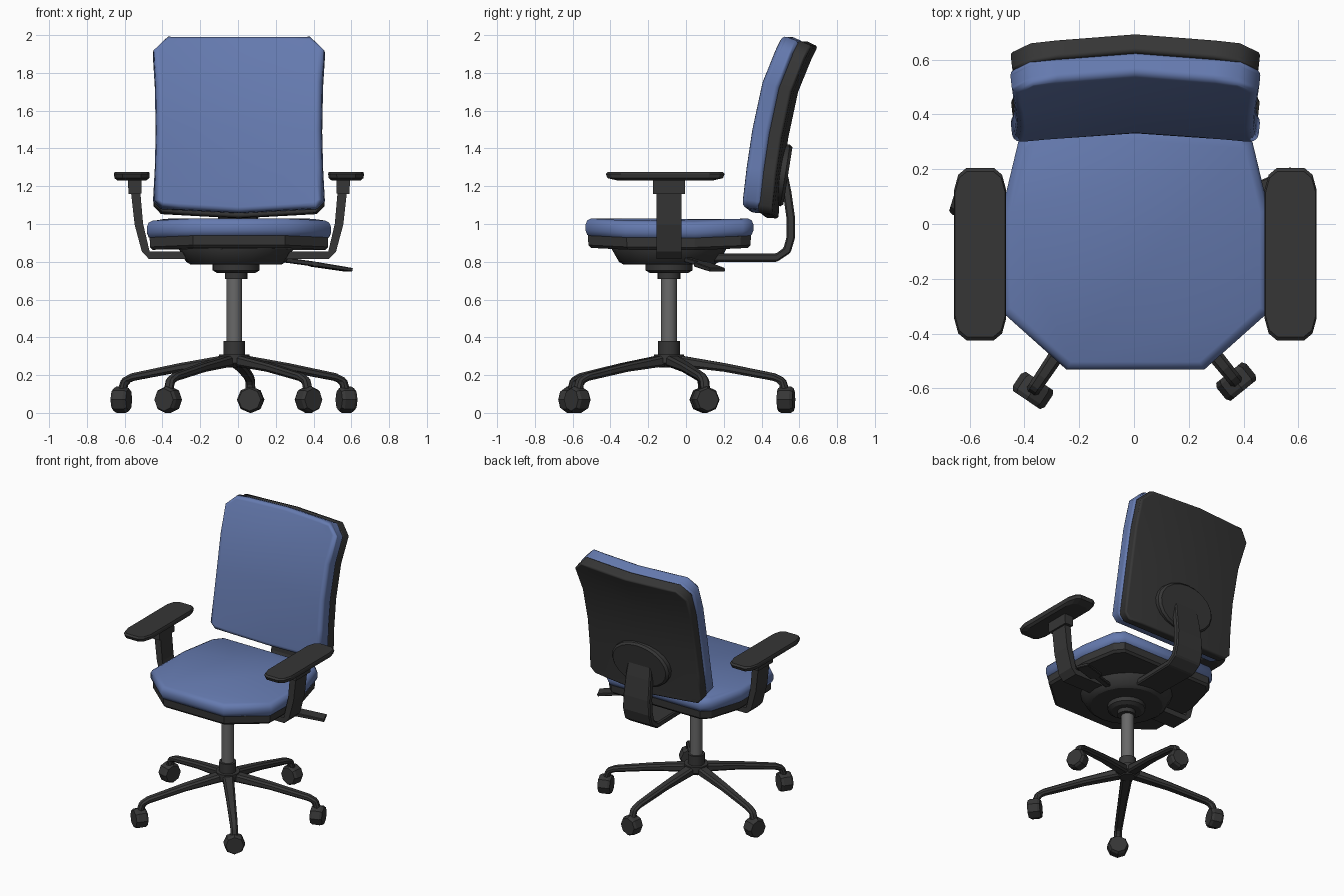
import bpy, math
from mathutils import Vector

if "Cube" in bpy.data.objects:
    bpy.data.objects.remove(bpy.data.objects["Cube"])


def material(name, rgb):
    m = bpy.data.materials.new(name)
    m.use_nodes = True
    m.diffuse_color = (*rgb, 1)
    m.node_tree.nodes["Principled BSDF"].inputs["Base Color"].default_value = (*rgb, 1)
    return m


BLUE = material("blue fabric", (0.13, 0.195, 0.43))
BLACK = material("black plastic", (0.037, 0.037, 0.037))
GREY = material("grey metal", (0.14, 0.14, 0.14))
CX, CY = -0.02, -0.09          # column axis


def build(name, verts, faces, mat, loc=(0, 0, 0), rot=(0, 0, 0), smooth=None):
    me = bpy.data.meshes.new(name)
    me.from_pydata(verts, [], faces)
    me.materials.append(mat)
    ob = bpy.data.objects.new(name, me)
    bpy.context.collection.objects.link(ob)
    ob.location, ob.rotation_euler = loc, rot
    if smooth:
        bpy.ops.object.select_all(action="DESELECT")
        ob.select_set(True)
        bpy.context.view_layer.objects.active = ob
        bpy.ops.object.shade_smooth_by_angle(angle=math.radians(smooth))
    return ob


def bevel(ob, width, segments=1, angle=30):
    b = ob.modifiers.new("Bevel", "BEVEL")
    b.width, b.segments = width, segments
    b.limit_method, b.angle_limit = "ANGLE", math.radians(angle)
    return b


def stack(name, outline, rings, mat, bend=0, **kw):
    """Closed solid from a flat outline repeated at (height, scale) rings."""
    n = len(outline)
    verts = [(x * s, y * s, z + bend * y * y) for z, s in rings for x, y in outline]
    faces = [(k * n + i, k * n + (i + 1) % n, (k + 1) * n + (i + 1) % n, (k + 1) * n + i)
             for k in range(len(rings) - 1) for i in range(n)]
    faces += [tuple(reversed(range(n))), tuple(range(len(verts) - n, len(verts)))]
    return build(name, verts, faces, mat, **kw)


def circle(n, rx=1, ry=1):
    return [(rx * math.cos(math.tau * i / n), ry * math.sin(math.tau * i / n)) for i in range(n)]


def sweep(name, path, mat, **kw):
    """Flat bar along (u, z, width, thickness) points in the local XZ plane."""
    verts, last = [], len(path) - 1
    for i, (u, z, w, t) in enumerate(path):
        a, b = path[max(i - 1, 0)], path[min(i + 1, last)]
        d = Vector((b[0] - a[0], b[1] - a[1])).normalized() * t / 2
        verts += [(u - d.y * s, v * w / 2, z + d.x * s)
                  for s, v in ((-1, -1), (-1, 1), (1, 1), (1, -1))]
    faces = [(4 * k + i, 4 * k + 4 + i, 4 * k + 4 + (i + 1) % 4, 4 * k + (i + 1) % 4)
             for k in range(last) for i in range(4)]
    faces += [(0, 1, 2, 3), tuple(4 * last + i for i in (3, 2, 1, 0))]
    return build(name, verts, faces, mat, **kw)


# Star base: five legs, each with a caster whose axle points outwards
for i, deg in enumerate((82, 163, 236, 309, 18), 1):
    a = math.radians(deg)
    leg = sweep(f"base_leg_{i}", [(0.02, 0.28, 0.075, 0.06), (0.3, 0.24, 0.062, 0.045),
                                  (0.56, 0.19, 0.052, 0.04), (0.605, 0.17, 0.05, 0.04),
                                  (0.625, 0.1, 0.05, 0.045)],
                BLACK, loc=(CX, CY, 0), rot=(0, 0, a))
    bevel(leg, 0.012)
    spot = (CX + 0.625 * math.cos(a), CY + 0.625 * math.sin(a), 0.07)
    stack(f"caster_{i}", circle(8), [(-0.042, 0.06), (-0.026, 0.07), (0.026, 0.07), (0.042, 0.06)],
          BLACK, loc=spot, rot=(0, math.pi / 2, a))

# Hub, gas column and tilt mechanism
axis = (CX, CY, 0)
stack("base_hub", circle(16), [(0.24, 0.05), (0.265, 0.08), (0.31, 0.08), (0.31, 0.057), (0.38, 0.057)],
      BLACK, loc=axis, smooth=30)
stack("gas_column", circle(20), [(0.36, 0.042), (0.73, 0.042)], GREY, loc=axis, smooth=30)
stack("mechanism_bowl", circle(20),
      [(0.71, 0.06), (0.74, 0.06), (0.74, 0.1), (0.755, 0.125), (0.785, 0.125),
       (0.785, 0.24), (0.8, 0.265), (0.87, 0.305), (0.9, 0.305)],
      BLACK, loc=(-0.01, CY, 0), smooth=30)

# Seat pan and cushion share one outline, centred on the column
half = [(0.25, -0.44), (0.485, -0.23), (0.485, 0.14), (0.425, 0.39), (0.37, 0.445)]
seat = half + [(-x, y) for x, y in reversed(half)]
stack("seat_pan", seat, [(0.86, 0.94), (0.875, 0.97), (0.925, 0.975)], BLACK,
      bend=0.07, loc=(0.005, CY, 0))
stack("seat_cushion", seat,
      [(0.915, 0.95), (0.928, 0.985), (0.95, 1.005), (0.98, 1.005), (1.003, 0.985), (1.014, 0.94)],
      BLUE, bend=0.08, loc=(0.005, CY, 0), smooth=60)

# Curved backrest: rows of (height, depth, half width)
ROWS = [(1.09, 0.295, 0.405), (1.13, 0.298, 0.447), (1.3, 0.318, 0.438), (1.5, 0.348, 0.433),
        (1.75, 0.402, 0.438), (1.93, 0.475, 0.449), (2.0, 0.51, 0.375)]
COLS = [(-1, 0), (-0.75, 0.012), (0, 0.035), (0.75, 0.012), (1, 0)]


def back_panel(name, mat, shift, drop, thick, round_width):
    verts = [(0.005 + f * w, y + sag + shift, z - drop - (0.8 * sag if z < 1.1 else 0))
             for z, y, w in ROWS for f, sag in COLS]
    n = len(COLS)
    faces = [(i * n + j, i * n + j + 1, i * n + n + j + 1, i * n + n + j)
             for i in range(len(ROWS) - 1) for j in range(n - 1)]
    ob = build(name, verts, faces, mat, smooth=60)
    s = ob.modifiers.new("Solidify", "SOLIDIFY")
    s.thickness, s.offset = thick, -1
    bevel(ob, round_width, 3, 50).harden_normals = True


back_panel("backrest_cushion", BLUE, 0, 0, 0.1, 0.028)
back_panel("backrest_shell", BLACK, 0.085, 0.028, 0.075, 0.015)

# Backrest mount and its curved support
stack("backrest_mount", circle(20, 0.23, 0.165), [(-0.04, 1), (0.02, 1), (0.035, 0.93)], BLACK,
      loc=(0, 0.505, 1.26), rot=(math.radians(-99), 0, 0), smooth=30)
support = sweep("backrest_support", [(u, z, w, 0.045) for u, z, w in (
    (0, 0.822, 0.2), (0.48, 0.822, 0.22), (0.535, 0.86, 0.22), (0.555, 0.93, 0.22),
    (0.555, 1.03, 0.21), (0.535, 1.17, 0.2), (0.51, 1.29, 0.18))],
    BLACK, rot=(0, 0, math.pi / 2))
bevel(support, 0.008)

# Armrests, the second turned half way round
tip = [(0.05, 0.315), (0.08, 0.29), (0.095, 0.235)]
pad = tip + [(-x, y) for x, y in reversed(tip)]
pad = pad + [(-x, -y) for x, y in pad]
pad = sorted(pad, key=lambda p: math.atan2(p[1], p[0]))
for side, sign, turn in (("left", 1, 0), ("right", -1, math.pi)):
    place = dict(loc=(0.005, CY, 0), rot=(0, 0, turn))
    stack(f"{side}_armrest_pad", pad, [(1.23, 0.8), (1.243, 0.97), (1.265, 1), (1.276, 0.96)],
          BLACK, loc=(0.005 + sign * 0.567, -0.11, 0))
    sweep(f"{side}_armrest_collar", [(0.55, 1.16, 0.17, 0.068), (0.553, 1.24, 0.17, 0.072)],
          BLACK, **place)
    sweep(f"{side}_armrest_post", [(0.22, 0.835, 0.13, 0.04), (0.475, 0.835, 0.13, 0.04),
                                   (0.495, 0.86, 0.13, 0.04), (0.53, 1.0, 0.13, 0.045),
                                   (0.55, 1.2, 0.13, 0.05)], BLACK, **place)

# Height lever under the seat
lever = sweep("height_lever", [(0, 0.82, 0.04, 0.025), (0.24, 0.79, 0.04, 0.025),
                               (0.25, 0.787, 0.09, 0.025), (0.46, 0.757, 0.09, 0.02)],
              BLACK, loc=(0.17, -0.02, 0), rot=(0, 0, math.radians(24)))
bevel(lever, 0.004)
